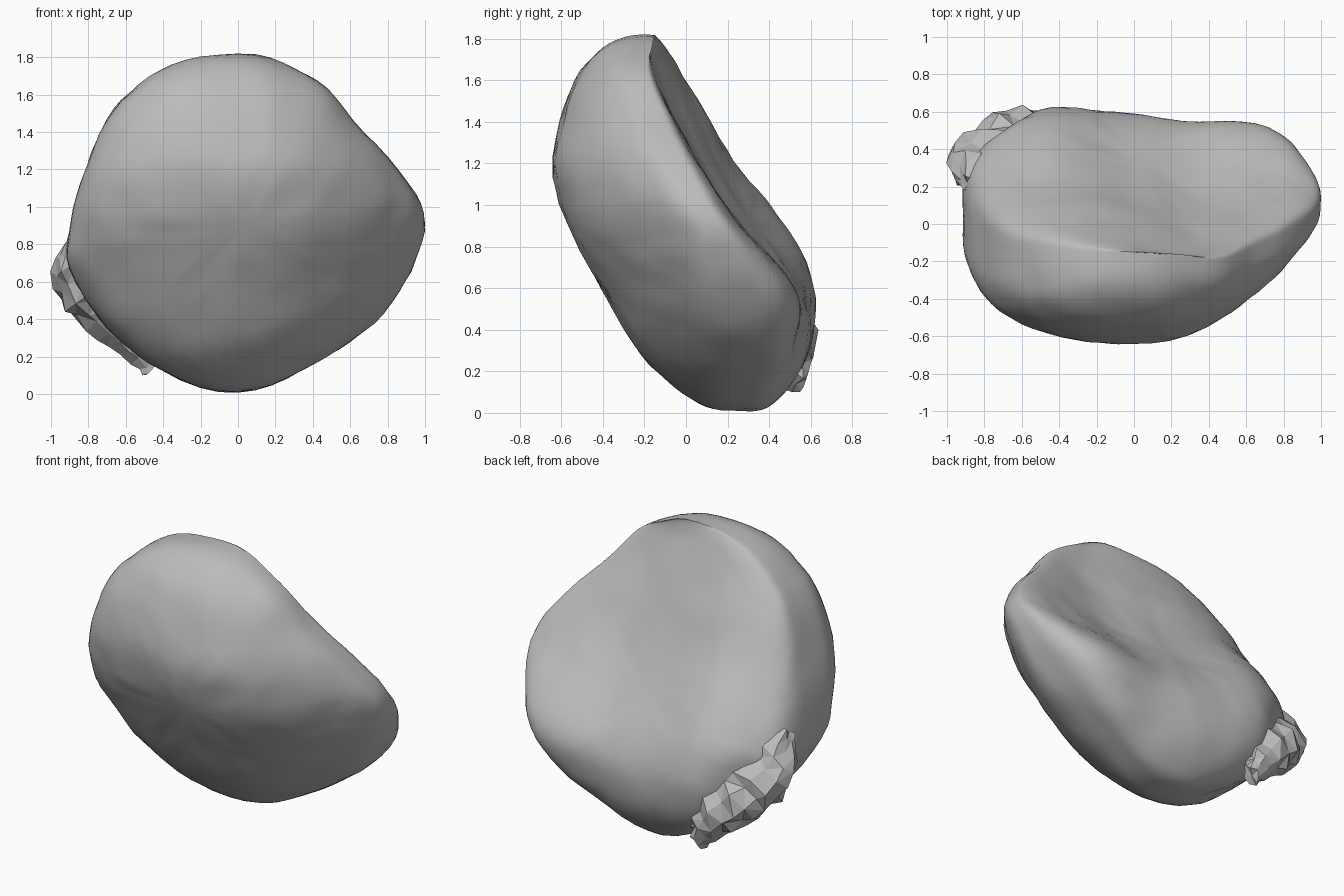
import bpy, bmesh, random
from mathutils import Vector, noise
from math import exp, sin, cos, pi

random.seed(4)
cube = bpy.data.objects.get("Cube")
if cube:
    bpy.data.objects.remove(cube)


def make_material(name, value):
    mat = bpy.data.materials.new(name)
    mat.use_nodes = True
    colour = (value, value, value, 1)
    mat.diffuse_color = colour
    bsdf = mat.node_tree.nodes["Principled BSDF"]
    bsdf.inputs["Base Color"].default_value = colour
    bsdf.inputs["Roughness"].default_value = 0.9
    return mat


def spline(points, steps, closed=False):
    """Smooth curve through tuples of any length."""
    count = len(points)

    def pick(i):
        return points[i % count] if closed else points[max(0, min(count - 1, i))]

    result = []
    for i in range(count if closed else count - 1):
        a, b, c, d = (pick(i + k) for k in (-1, 0, 1, 2))
        for s in range(steps):
            t = s / steps
            result.append([q + 0.5 * t * (r - p + t * (2 * p - 5 * q + 4 * r - u
                           + t * (3 * (q - r) + u - p)))
                           for p, q, r, u in zip(a, b, c, d)])
    if not closed:
        result.append(list(points[-1]))
    return result


def look_up(curve, x):
    """Height of a sampled curve at x."""
    if x <= curve[0][0]:
        return curve[0][1]
    for (x0, y0), (x1, y1) in zip(curve, curve[1:]):
        if x <= x1:
            return y0 + (y1 - y0) * (x - x0) / (x1 - x0)
    return curve[-1][1]


def ramp(low, high, value):
    t = max(0, min(1, (value - low) / (high - low)))
    return t * t * (3 - 2 * t)


def mound(x, z, at_x, at_z, size):
    return exp(-((x - at_x) ** 2 + (z - at_z) ** 2) / size ** 2)


def bridge(bm, a, b):
    for i in range(len(a)):
        j = (i + 1) % len(a)
        bm.faces.new((a[i], a[j], b[j], b[i]))


def fan(bm, ring, tip):
    for i in range(len(ring)):
        bm.faces.new((ring[i], ring[(i + 1) % len(ring)], tip))


def add_object(name, bm, mat):
    bmesh.ops.recalc_face_normals(bm, faces=bm.faces)
    mesh = bpy.data.meshes.new(name)
    bm.to_mesh(mesh)
    bm.free()
    mesh.materials.append(mat)
    obj = bpy.data.objects.new(name, mesh)
    bpy.context.collection.objects.link(obj)
    return obj


stone = make_material("grey stone", 0.5)

# Rim of the leaning slab: x, z, y
rim = spline([
    (.1, 1.815, -.15), (.3, 1.74, -.17), (.48, 1.63, -.19), (.62, 1.46, -.14),
    (.8, 1.27, -.06), (.95, 1.07, .04), (1, .92, .11), (.97, .76, .16),
    (.9, .6, .2), (.78, .43, .24), (.6, .28, .27), (.4, .16, .28),
    (.18, .05, .27), (-.1, .01, .26), (-.4, .12, .25), (-.6, .26, .22),
    (-.76, .42, .17), (-.9, .67, .06), (-.91, .82, 0), (-.88, 1, -.04),
    (-.82, 1.2, -.07), (-.7, 1.47, -.11), (-.58, 1.61, -.14),
    (-.42, 1.73, -.14), (-.2, 1.805, -.15)], 3, True)

# Depth of the faces by height, and of the back face by x
front_by_z = spline([(0, -.1), (.27, -.27), (.6, -.41), (.9, -.57),
                     (1.18, -.645), (1.38, -.635), (1.6, -.605), (1.82, -.56)], 5)
back_by_z = spline([(0, .5), (.14, .565), (.3, .6), (.5, .59), (.68, .51),
                    (.9, .365), (1.18, .2), (1.4, .1), (1.6, 0), (1.82, -.1)], 5)
back_by_x = spline([(-.95, .01), (-.45, .04), (0, 0), (.3, -.035),
                    (.6, .01), (.85, .04)], 5)


def front_depth(x, z):
    return look_up(front_by_z, z) + (0.45 if x > 0 else 0.2) * x * x


def back_depth(x, z):
    swelling = 0.09 * mound(x, z, -.5, .85, .3)
    hollow = 0.1 * mound(x, z, -.77, .48, .18)
    twist = 0.13 * ramp(-.5, .8, x) * ramp(.5, 1.05, z)
    return look_up(back_by_z, z) + look_up(back_by_x, x) + swelling - hollow - twist


# Main boulder: a bulging front and a flat, hollowed back meeting at the rim
bm = bmesh.new()
centre_x, centre_z, rows = 0.03, 0.9, 18
rim_verts = [bm.verts.new((x, y, z)) for x, z, y in rim]
for depth, left_power, right_power in ((front_depth, 4.5, 3), (back_depth, 4, 3.6)):
    previous = rim_verts
    for k in range(rows - 1, 0, -1):
        r = 1 - (1 - k / rows) ** 2.5
        ring = []
        for rx, rz, ry in rim:
            # Blunter edge on one side than on the other
            power = left_power + (right_power - left_power) * ramp(-.8, .1, rx)
            bulge = (1 - r ** power) ** (1 / power)
            x = centre_x + r * (rx - centre_x)
            z = centre_z + r * (rz - centre_z)
            ring.append(bm.verts.new((x, ry + bulge * (depth(x, z) - ry), z)))
        bridge(bm, previous, ring)
        previous = ring
    fan(bm, previous, bm.verts.new((centre_x, depth(centre_x, centre_z), centre_z)))
bmesh.ops.recalc_face_normals(bm, faces=bm.faces)
bm.normal_update()
# Gentle weathering
moves = [(v, v.normal * (0.008 * noise.noise(v.co * 4) + 0.007 * noise.noise(v.co * 9)))
         for v in bm.verts]
for v, move in moves:
    v.co += move
    v.co.z = max(v.co.z, 0)
boulder = add_object("boulder", bm, stone)
bpy.ops.object.select_all(action='DESELECT')
boulder.select_set(True)
bpy.context.view_layer.objects.active = boulder
bpy.ops.object.shade_smooth_by_angle(angle=0.7)

# Broken, jagged ledge clinging to the lower back corner: x, y, z, radius
ledge = spline([(-.89, .22, .84, .05), (-.9, .3, .71, .11), (-.82, .37, .57, .13),
                (-.71, .45, .46, .14), (-.6, .51, .36, .12),
                (-.51, .53, .24, .08), (-.46, .53, .14, .05)], 2)
bm = bmesh.new()
along = Vector((.5, .27, -.6)).normalized()
side = along.cross(Vector((0, 1, 0))).normalized()
out = side.cross(along)
rings = []
for x, y, z, radius in ledge:
    ring = []
    for i in range(9):
        angle = 2 * pi * i / 9
        spoke = side * cos(angle) * 1.3 + out * sin(angle)
        shift = along * random.uniform(-.02, .02)
        ring.append(bm.verts.new(Vector((x, y, z)) + shift
                                 + spoke * radius * random.uniform(.75, 1.12)))
    rings.append(ring)
for a, b in zip(rings, rings[1:]):
    bridge(bm, a, b)
for ring, point in ((rings[0], ledge[0]), (rings[-1], ledge[-1])):
    fan(bm, ring, bm.verts.new(point[:3]))
bmesh.ops.triangulate(bm, faces=bm.faces)
add_object("broken_ledge", bm, stone)
